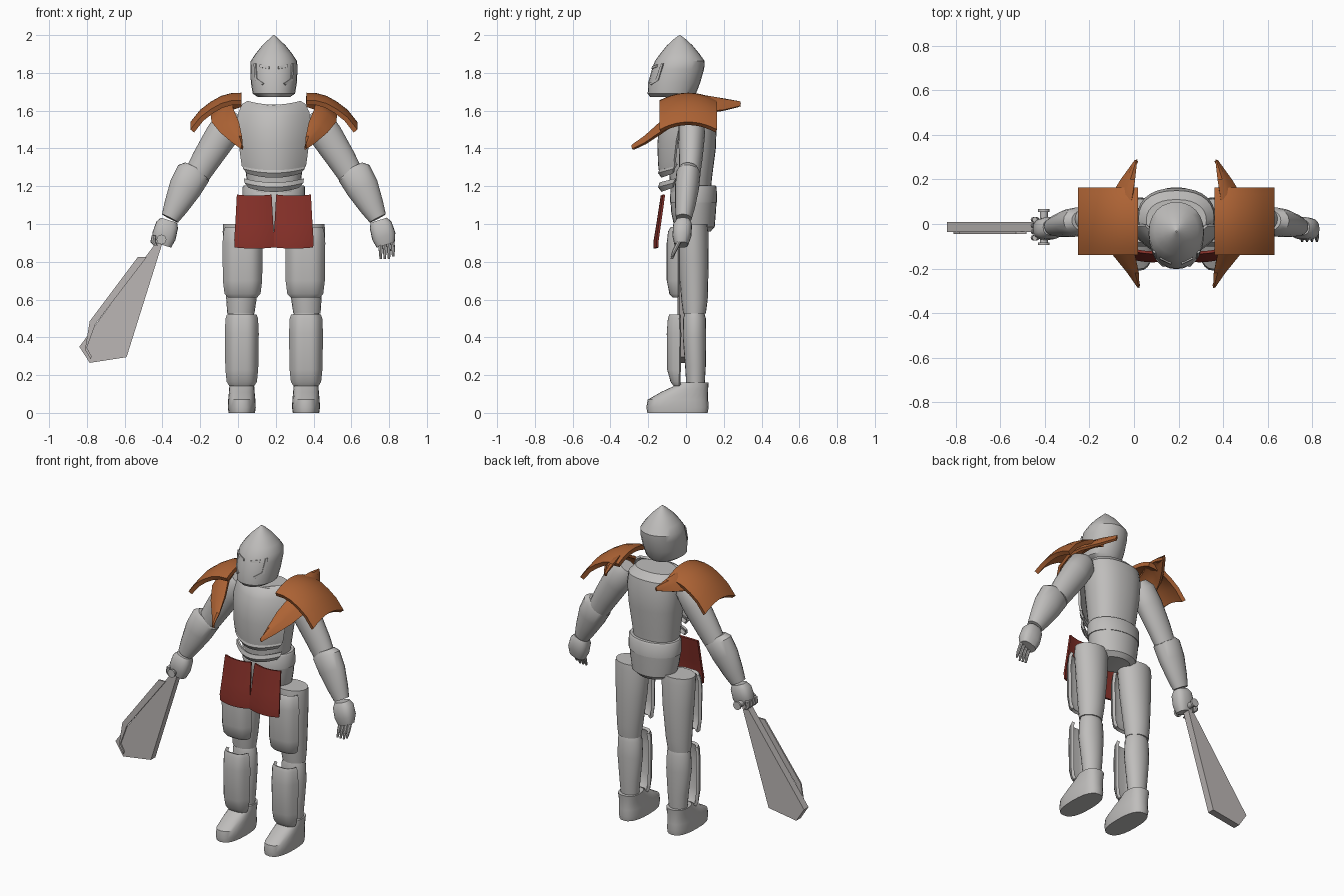
import bpy, bmesh, math
from mathutils import Vector

CX = 0.19  # body centre line


def material(name, rgb):
    m = bpy.data.materials.new(name)
    m.diffuse_color = (*rgb, 1)
    return m


STEEL = material("steel", (0.52, 0.51, 0.50))
BLADE = material("blade steel", (0.50, 0.47, 0.46))
LEATHER = material("orange leather", (0.42, 0.125, 0.035))
CLOTH = material("red cloth", (0.24, 0.03, 0.022))


def finish(name, bm, mat, angle=35):
    bmesh.ops.recalc_face_normals(bm, faces=bm.faces)
    me = bpy.data.meshes.new(name)
    bm.to_mesh(me)
    bm.free()
    me.materials.append(mat)
    me.shade_smooth()
    me.set_sharp_from_angle(angle=math.radians(angle))
    ob = bpy.data.objects.new(name, me)
    bpy.context.collection.objects.link(ob)
    return ob


def loft(name, rings, mat=STEEL, axis=(0, 0, 1), n=20, power=2.0, angle=35):
    """Closed solid through superellipse rings (x, y, z, rx, ry) set across the axis."""
    bm = bmesh.new()
    a = Vector(axis).normalized()
    side = Vector((0, 1, 0)).cross(a)
    side = side.normalized() if side.length > 0.01 else Vector((1, 0, 0))
    up = a.cross(side)
    loops = []
    for x, y, z, rx, ry in rings:
        loop = []
        for i in range(n):
            t = 2 * math.pi * i / n
            c, s = math.cos(t), math.sin(t)
            c = math.copysign(abs(c) ** (2 / power), c)
            s = math.copysign(abs(s) ** (2 / power), s)
            loop.append(bm.verts.new(Vector((x, y, z)) + side * c * rx + up * s * ry))
        loops.append(loop)
    for l1, l2 in zip(loops, loops[1:]):
        for i in range(n):
            j = (i + 1) % n
            bm.faces.new((l1[i], l1[j], l2[j], l2[i]))
    bm.faces.new(loops[0])
    bm.faces.new(loops[-1])
    return finish(name, bm, mat, angle)


def sheet(name, rows, mat, thick):
    """Thin solid from a grid of points."""
    bm = bmesh.new()
    g = [[bm.verts.new(p) for p in r] for r in rows]
    for r1, r2 in zip(g, g[1:]):
        for i in range(len(r1) - 1):
            bm.faces.new((r1[i], r1[i + 1], r2[i + 1], r2[i]))
    bmesh.ops.recalc_face_normals(bm, faces=bm.faces)
    bmesh.ops.solidify(bm, geom=bm.faces[:], thickness=thick)
    return finish(name, bm, mat)


def panel(name, cx, rows, mat=STEEL, thick=0.012, power=2, sag=0.0, n=12):
    """Upright bowed plate; rows are (z, half width, front y, side wrap)."""
    us = [2 * i / n - 1 for i in range(n + 1)]
    return sheet(name, [[(cx + u * w, y + d * abs(u) ** power, z + sag * u * u) for u in us]
                        for z, w, y, d in rows], mat, thick)


def extrude(name, pts, y0, y1, mat):
    bm = bmesh.new()
    f = bm.faces.new([bm.verts.new((x, y0, z)) for x, z in pts])
    r = bmesh.ops.extrude_face_region(bm, geom=[f])
    for v in r["geom"]:
        if isinstance(v, bmesh.types.BMVert):
            v.co.y = y1
    return finish(name, bm, mat)


# helmet: pointed dome with a forward jutting jaw
loft("helmet", [(CX, -0.075, 1.672, 0.085, 0.115), (CX, -0.075, 1.69, 0.112, 0.128),
                (CX, -0.062, 1.75, 0.122, 0.138), (CX, -0.042, 1.82, 0.125, 0.138),
                (CX, -0.033, 1.862, 0.123, 0.132), (CX, -0.033, 1.90, 0.098, 0.105),
                (CX, -0.033, 1.945, 0.062, 0.068), (CX, -0.033, 1.98, 0.025, 0.03),
                (CX, -0.033, 2.0, 0.003, 0.003)], n=24, power=2.1)
for s in (-1, 1):
    # brow ridge and cheek edge of the visor
    sheet("eye_slit", [[(CX + s * 0.025, -0.183, 1.822), (CX + s * 0.075, -0.160, 1.830)],
                       [(CX + s * 0.025, -0.180, 1.835), (CX + s * 0.075, -0.156, 1.845)]], STEEL, 0.008)
    sheet("visor_cheek", [[(CX + s * 0.098, -0.132, 1.85), (CX + s * 0.108, -0.122, 1.85)],
                          [(CX + s * 0.092, -0.160, 1.77), (CX + s * 0.100, -0.148, 1.76)],
                          [(CX + s * 0.055, -0.193, 1.745), (CX + s * 0.065, -0.19, 1.735)]], STEEL, 0.008)

# torso, belt and hips
loft("torso", [(CX, 0.025, 1.14, 0.135, 0.105), (CX, 0.025, 1.24, 0.145, 0.112),
               (CX, 0.03, 1.40, 0.165, 0.128), (CX, 0.03, 1.52, 0.175, 0.132),
               (CX, 0.025, 1.59, 0.17, 0.125), (CX, 0.015, 1.63, 0.135, 0.095)], n=28, power=2.3)
loft("belt", [(CX, 0.04, 1.115, 0.165, 0.125), (CX, 0.04, 1.195, 0.165, 0.122),
              (CX, 0.04, 1.205, 0.158, 0.115)], n=28)
loft("hips", [(CX, 0.045, 0.96, 0.10, 0.085), (CX, 0.045, 0.985, 0.14, 0.107),
              (CX, 0.04, 1.06, 0.155, 0.118), (CX, 0.04, 1.12, 0.16, 0.122)], n=28)

# breastplate and belly bands
panel("breastplate", CX, [(1.285, 0.17, -0.145, 0.085), (1.32, 0.175, -0.148, 0.085),
                          (1.42, 0.188, -0.152, 0.10), (1.50, 0.198, -0.145, 0.11),
                          (1.57, 0.188, -0.125, 0.11), (1.615, 0.168, -0.10, 0.09),
                          (1.632, 0.14, -0.07, 0.06)], sag=0.02, thick=0.014)
for z, w in ((1.245, 0.168), (1.17, 0.16)):
    panel("belly_band", CX, [(z, w * 0.84, -0.13, 0.06), (z + 0.025, w * 0.97, -0.148, 0.08),
                             (z + 0.05, w, -0.14, 0.085)], sag=0.022, thick=0.012)

for s in (-1, 1):
    def X(d):
        return CX + s * d

    # hanging cloth panel
    panel("cloth_panel", X(0.104), [(0.87, 0.104, -0.172, 0.016), (0.91, 0.106, -0.172, 0.016),
                                    (1.00, 0.100, -0.157, 0.014), (1.15, 0.092, -0.134, 0.012)],
          CLOTH, 0.012, sag=0.006)

    # leg
    loft("thigh", [(X(0.175), 0.045, 0.525, 0.072, 0.06), (X(0.172), 0.045, 0.60, 0.08, 0.07),
                   (X(0.165), 0.04, 0.80, 0.098, 0.08), (X(0.163), 0.035, 0.96, 0.108, 0.083),
                   (X(0.163), 0.035, 1.0, 0.105, 0.078)])
    loft("shin", [(X(0.17), 0.05, 0.14, 0.055, 0.048), (X(0.17), 0.05, 0.25, 0.065, 0.055),
                  (X(0.172), 0.045, 0.40, 0.08, 0.062), (X(0.172), 0.045, 0.50, 0.075, 0.06),
                  (X(0.173), 0.045, 0.53, 0.065, 0.052)])
    panel("thigh_plate", X(0.166), [(0.612, 0.078, -0.072, 0.03), (0.63, 0.095, -0.088, 0.045),
                                    (0.70, 0.104, -0.102, 0.06), (0.90, 0.106, -0.102, 0.06),
                                    (0.96, 0.10, -0.095, 0.055), (0.985, 0.092, -0.08, 0.045)],
          thick=0.018, power=4)
    panel("shin_plate", X(0.17), [(0.142, 0.066, -0.066, 0.03), (0.165, 0.08, -0.082, 0.045),
                                  (0.23, 0.087, -0.10, 0.065), (0.42, 0.09, -0.102, 0.07),
                                  (0.50, 0.086, -0.096, 0.06), (0.522, 0.078, -0.088, 0.055)],
          thick=0.018, power=4)
    loft("boot", [(X(0.17), -0.045, 0.0, 0.07, 0.16), (X(0.17), -0.045, 0.03, 0.074, 0.165),
                  (X(0.17), -0.043, 0.07, 0.072, 0.16), (X(0.17), -0.008, 0.11, 0.068, 0.125),
                  (X(0.17), 0.025, 0.14, 0.066, 0.093), (X(0.17), 0.042, 0.162, 0.064, 0.078)],
         power=2.5, n=24)

    # arm
    loft("upper_arm", [(X(0.20), 0.03, 1.585, 0.05, 0.045), (X(0.225), 0.03, 1.55, 0.082, 0.068),
                       (X(0.28), 0.03, 1.465, 0.086, 0.07), (X(0.36), 0.025, 1.34, 0.076, 0.062),
                       (X(0.405), 0.02, 1.265, 0.068, 0.056)], axis=(s * 0.54, -0.02, -0.84))
    loft("forearm", [(X(0.412), 0.015, 1.295, 0.065, 0.048), (X(0.425), 0.013, 1.27, 0.092, 0.064),
                     (X(0.47), 0.005, 1.19, 0.087, 0.064), (X(0.52), -0.005, 1.09, 0.065, 0.053),
                     (X(0.55), -0.012, 1.03, 0.048, 0.042)], axis=(s * 0.46, -0.08, -0.88))
    loft("hand", [(X(0.555), -0.015, 1.02, 0.045, 0.036), (X(0.565), -0.018, 0.995, 0.06, 0.05),
                  (X(0.582), -0.022, 0.935, 0.064, 0.05), (X(0.592), -0.025, 0.89, 0.05, 0.036)],
         axis=(s * 0.3, 0, -0.95), power=2.6)
    if s > 0:  # open fingers on the free hand
        for k in range(4):
            x = 0.752 + 0.022 * k
            z = 0.815 + 0.012 * max(0, k - 2)
            loft("finger", [(x, -0.035, 0.91, 0.011, 0.013), (x + 0.003, -0.06, 0.86, 0.010, 0.012),
                            (x + 0.003, -0.075, z, 0.006, 0.007)], n=8)
    else:  # curled fist
        for k in range(4):
            y = -0.062 + 0.027 * k
            loft("curled_finger", [(-0.445, y, 0.94, 0.012, 0.013), (-0.45, y, 0.905, 0.014, 0.013),
                                   (-0.435, y, 0.885, 0.01, 0.012)], n=8)

    # shoulder guard: arched outwards and front to back
    prof = [(0.172, 1.695), (0.225, 1.693), (0.28, 1.678), (0.335, 1.647), (0.39, 1.605), (0.442, 1.54)]
    vs = [i / 5 - 1 for i in range(11)]
    sheet("shoulder_guard", [[(X(d), 0.012 + 0.152 * v, z - 0.04 * v * v) for v in vs]
                             for d, z in prof], LEATHER, 0.026)
    # curved horn passing below the guard: inner and outer edges from front tip to back tip
    inner = [(0.165, -0.288, 1.405), (0.168, -0.22, 1.46), (0.185, -0.14, 1.54), (0.215, -0.06, 1.61),
             (0.22, 0.03, 1.655), (0.20, 0.11, 1.68), (0.185, 0.20, 1.665), (0.175, 0.29, 1.635)]
    outer = [(0.175, -0.285, 1.398), (0.22, -0.22, 1.43), (0.285, -0.14, 1.485), (0.33, -0.06, 1.54),
             (0.335, 0.03, 1.58), (0.305, 0.11, 1.595), (0.25, 0.20, 1.605), (0.187, 0.287, 1.625)]
    sheet("shoulder_horn", [[(X(a[0] + (b[0] - a[0]) * t), a[1] + (b[1] - a[1]) * t,
                              a[2] + (b[2] - a[2]) * t + 0.02 * math.sin(math.pi * t))
                             for t in (0, 0.33, 0.67, 1)] for a, b in zip(inner, outer)], LEATHER, 0.016)

# sword: broad flaring blade with a raised bevel along its back edge
extrude("sword_blade", [(-0.435, 0.90), (-0.84, 0.35), (-0.785, 0.265), (-0.59, 0.295), (-0.40, 0.90)],
        -0.035, 0.01, BLADE)
extrude("blade_back_edge", [(-0.53, 0.825), (-0.483, 0.825), (-0.755, 0.47), (-0.80, 0.345), (-0.775, 0.30),
                            (-0.78, 0.285), (-0.81, 0.335), (-0.785, 0.485)], -0.044, -0.034, BLADE)
# sword grip
loft("sword_grip", [(-0.405, -0.09, 0.918, 0.018, 0.018), (-0.405, 0.06, 0.918, 0.018, 0.018)],
     axis=(0.0, 1, 0.001), n=12)
for y in (-0.095, 0.055):
    loft("grip_cap", [(-0.405, y, 0.918, 0.026, 0.026), (-0.405, y + 0.012, 0.918, 0.026, 0.026)],
         axis=(0.0, 1, 0.001), n=12)
